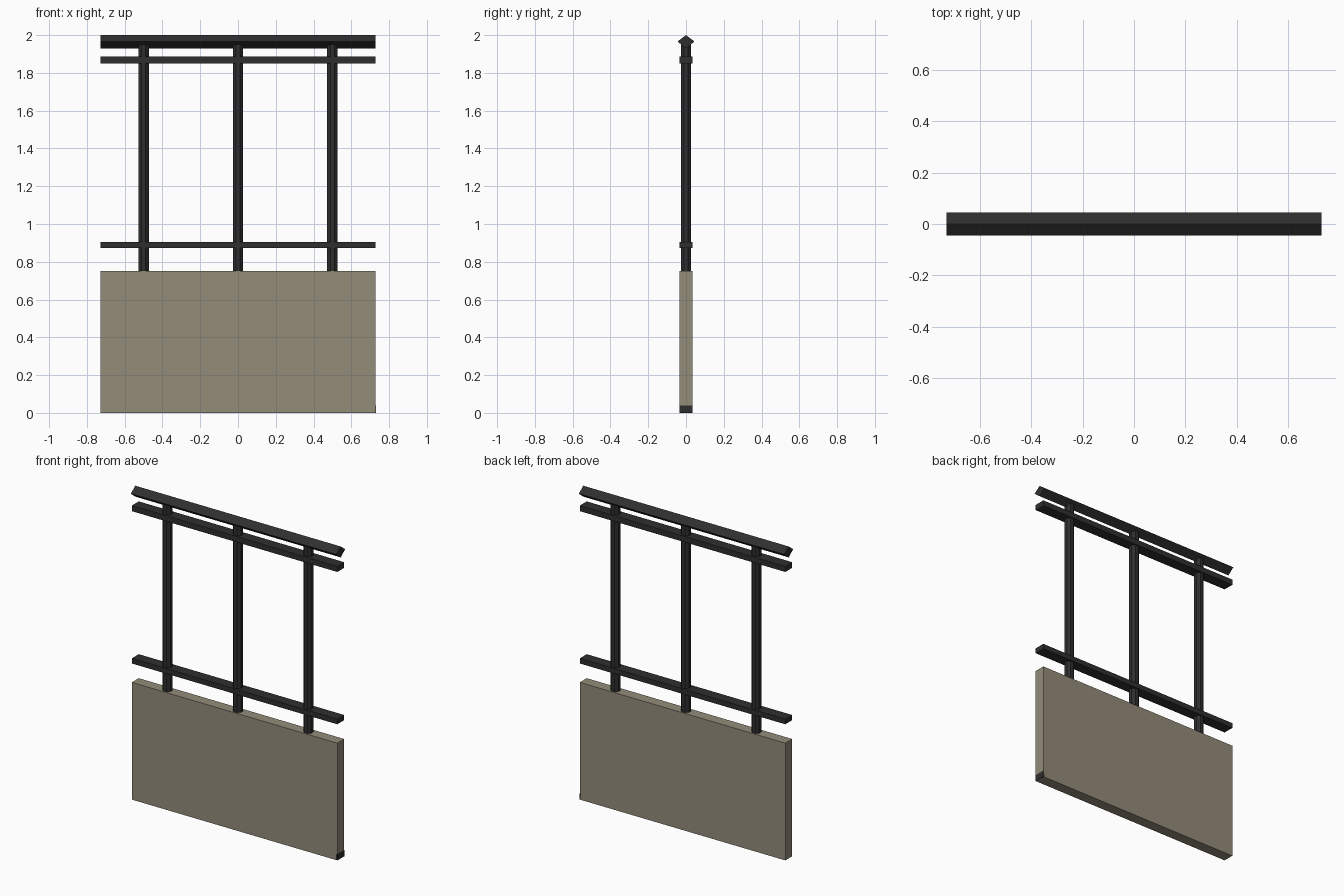
import bpy
import math

if "Cube" in bpy.data.objects:
    bpy.data.objects.remove(bpy.data.objects["Cube"])


def material(name, color):
    m = bpy.data.materials.new(name)
    m.diffuse_color = (*color, 1)
    m.use_nodes = True
    m.node_tree.nodes["Principled BSDF"].inputs["Base Color"].default_value = m.diffuse_color
    return m


iron = material("dark iron", (0.028, 0.028, 0.028))
stone = material("taupe panel", (0.296, 0.262, 0.195))
HALF = 0.729  # half length of the fence section


def extrude_x(name, profile, mat, x0=-HALF, x1=HALF):
    """Solid bar along x from a (y, z) cross-section."""
    n = len(profile)
    verts = [(x, y, z) for x in (x0, x1) for y, z in profile]
    faces = [tuple(reversed(range(n))), tuple(range(n, 2 * n))]
    faces += [(i, (i + 1) % n, n + (i + 1) % n, n + i) for i in range(n)]
    me = bpy.data.meshes.new(name)
    me.from_pydata(verts, [], faces)
    me.materials.append(mat)
    ob = bpy.data.objects.new(name, me)
    bpy.context.collection.objects.link(ob)
    return ob


def rect(w, z0, z1):
    return [(-w, z0), (w, z0), (w, z1), (-w, z1)]


# Solid lower panel, with the bottom rail's end showing on the right
extrude_x("panel", rect(0.035, 0, 0.752), stone)
extrude_x("bottom_rail_end", rect(0.035, 0, 0.04), iron, HALF - 0.01, HALF + 0.001)

# Horizontal rails and diamond handrail
extrude_x("lower_rail", rect(0.035, 0.873, 0.906), iron)
extrude_x("upper_rail", rect(0.035, 1.85, 1.886), iron)
extrude_x("handrail", [(0, 1.93), (0.045, 1.966), (0, 2.0), (-0.045, 1.966)], iron)

# Octagonal posts with flats facing front and sides
for name, x in (("left_post", -0.5), ("middle_post", 0), ("right_post", 0.5)):
    z0, z1 = 0.74, 1.95
    bpy.ops.mesh.primitive_cylinder_add(
        vertices=8, radius=0.0275 / math.cos(math.pi / 8), depth=z1 - z0,
        location=(x, 0, (z0 + z1) / 2), rotation=(0, 0, math.pi / 8))
    post = bpy.context.object
    post.name = name
    post.data.materials.append(iron)
